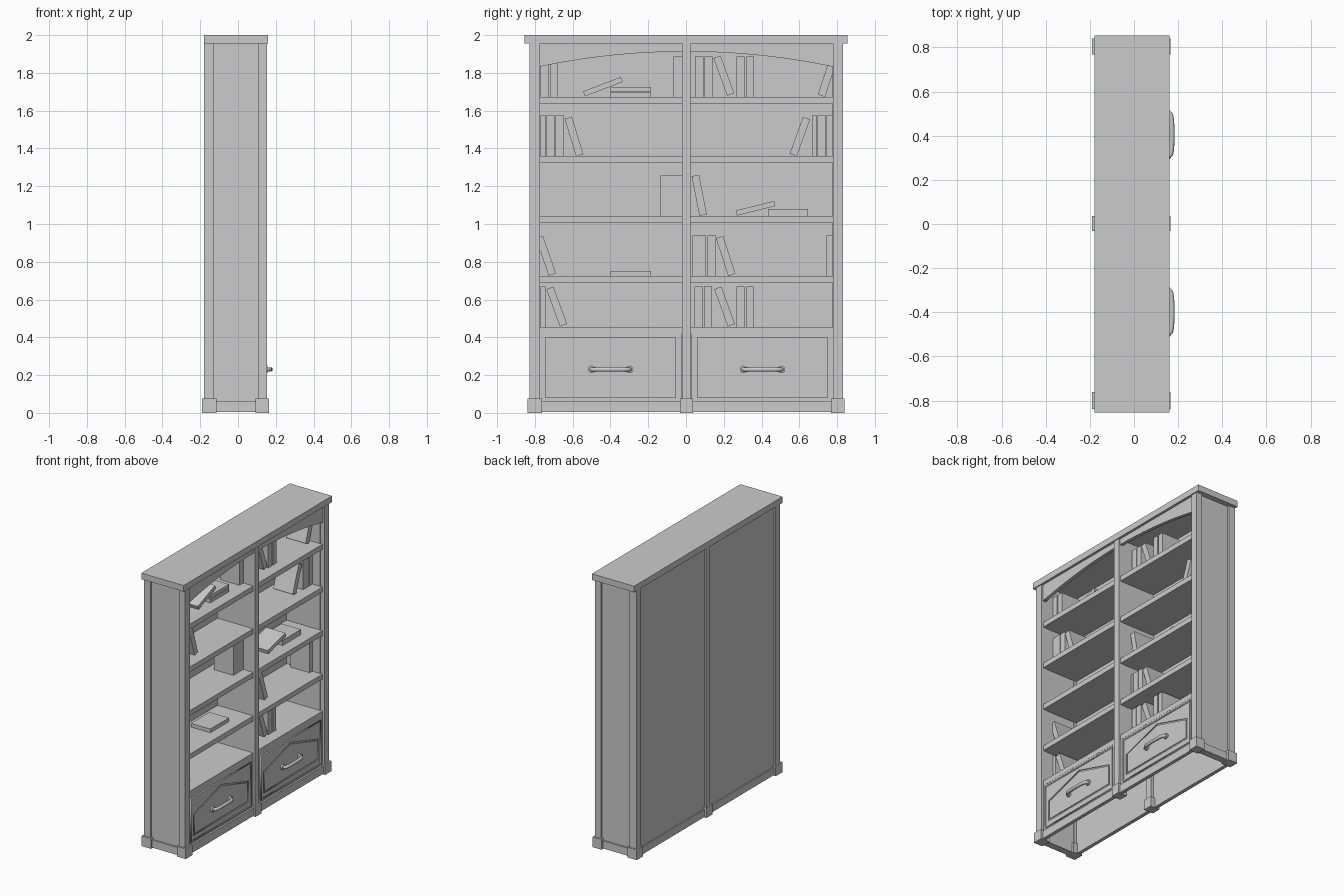
import bpy, math
from mathutils import Matrix, Vector

if "Cube" in bpy.data.objects:
    bpy.data.objects.remove(bpy.data.objects["Cube"])


def box(name, x, y, z, tilt=0.0):
    """Box from (min, max) ranges; tilt in degrees about the x axis."""
    bpy.ops.mesh.primitive_cube_add(size=1)
    o = bpy.context.object
    o.name = name
    o.location = [(r[0] + r[1]) / 2 for r in (x, y, z)]
    o.scale = [r[1] - r[0] for r in (x, y, z)]
    o.rotation_euler.x = math.radians(tilt)
    return o


def to_mesh(name, curve, matrix):
    tmp = bpy.data.objects.new(name + "_curve", curve)
    bpy.context.collection.objects.link(tmp)
    bpy.context.view_layer.update()
    dg = bpy.context.evaluated_depsgraph_get()
    mesh = bpy.data.meshes.new_from_object(tmp.evaluated_get(dg))
    bpy.data.objects.remove(tmp)
    mesh.transform(matrix)
    o = bpy.data.objects.new(name, mesh)
    bpy.context.collection.objects.link(o)
    return o


def plate(name, loops, x0, x1):
    """Flat plate from (y, z) outlines, extra loops become holes."""
    c = bpy.data.curves.new(name, 'CURVE')
    c.dimensions = '2D'
    c.fill_mode = 'BOTH'
    c.extrude = (x1 - x0) / 2
    for pts in loops:
        s = c.splines.new('POLY')
        s.points.add(len(pts) - 1)
        for p, (y, z) in zip(s.points, pts):
            p.co = (y, z, 0, 1)
        s.use_cyclic_u = True
    m = Matrix(((0, 0, 1, (x0 + x1) / 2), (1, 0, 0, 0), (0, 1, 0, 0), (0, 0, 0, 1)))
    return to_mesh(name, c, m)


# Top slab
box("top_slab", (-.18, .16), (-.855, .855), (1.955, 2))

# Posts with plinth feet, three at the front and three at the back
for label, y0, y1, f0, f1 in (("left", -.828, -.772, -.838, -.762),
                              ("center", -.022, .025, -.032, .036),
                              ("right", .778, .83, .768, .84)):
    box("front_post_" + label, (.105, .153), (y0, y1), (.07, 1.96))
    box("back_post_" + label, (-.18, -.127), (y0, y1), (.07, 1.96))
    box("front_foot_" + label, (.093, .165), (f0, f1), (0, .075))
    box("back_foot_" + label, (-.19, -.115), (f0, f1), (0, .075))

# Side panels, back panel, divider and base rails
for label, s in (("left", -1), ("right", 1)):
    box("side_panel_" + label, (-.15, .12), sorted((s * .775, s * .815)), (.006, 1.96))
    box("side_rail_" + label, (-.13, .11), sorted((s * .775, s * .826)), (.005, .06))
box("back_panel", (-.168, -.15), (-.8, .8), (.006, 1.96))
box("divider", (-.155, .12), (-.02, .023), (.42, 1.96))
box("front_rail", (.125, .15), (-.79, .79), (.005, .063))
box("back_rail", (-.176, -.15), (-.79, .79), (.005, .06))

# Shelves
for i, z in enumerate((.455, .725, 1.042, 1.36, 1.672)):
    box("shelf_%d" % i, (-.155, .138), (-.79, .79), (z - .037, z))

# Arched valance under the top
n = 24
arch = [(-.79 + 1.58 * i / n, 1.913 - .083 * (2 * i / n - 1) ** 2) for i in range(n + 1)]
plate("arched_valance", [arch + [(.79, 1.96), (-.79, 1.96)]], .118, .142)

# Drawers with a beaded border, grooved pointed panel and arched handle
for label, c in (("left", -.399), ("right", .405)):
    def rect(hw, z0, z1):
        return [(c - hw, z0), (c + hw, z0), (c + hw, z1), (c - hw, z1)]

    def pointed(d):
        return [(c - .315 + d, .12 + d), (c + .315 - d, .12 + d), (c + .315 - d, .275 - d * .6),
                (c, .37 - d), (c - .315 + d, .275 - d * .6)]
    box("drawer_frame_" + label, (.11, .137), (c - .376, c + .376), (.06, .42))
    plate("drawer_bead_" + label, [rect(.347, .08, .40), rect(.337, .09, .39)], .13, .148)
    plate("drawer_front_" + label, [rect(.337, .09, .39), pointed(0)], .13, .143)
    plate("drawer_panel_" + label, [pointed(.011)], .13, .143)

    h = bpy.data.curves.new("handle", 'CURVE')
    h.dimensions = '3D'
    h.bevel_depth = .012
    h.bevel_resolution = 3
    h.use_fill_caps = True
    path = [(.138, -.102), (.156, -.1), (.166, -.088), (.17, -.065), (.172, 0),
            (.17, .065), (.166, .088), (.156, .1), (.138, .102)]
    s = h.splines.new('POLY')
    s.points.add(len(path) - 1)
    for p, (x, y) in zip(s.points, path):
        p.co = (x, c + y, .23, 1)
    o = to_mesh("handle_" + label, h, Matrix())
    parts = [o]
    for e in (-.1, .1):
        bpy.ops.mesh.primitive_cylinder_add(vertices=20, radius=.02, depth=.016,
                                            location=(.148, c + e, .23),
                                            rotation=(0, math.pi / 2, 0))
        bpy.context.object.name = "handle_flange_" + label
        parts.append(bpy.context.object)
    for p in parts:
        bpy.ops.object.select_all(action='DESELECT')
        p.select_set(True)
        bpy.context.view_layer.objects.active = p
        bpy.ops.object.shade_smooth_by_angle(angle=math.radians(40))

# Books: standing and flat ones as y and z ranges
BX = (-.1, .057)
H = .215
standing = [(.455, (-.77, -.745), (.045, .09), (.095, .138), (.267, .31), (.32, .357)),
            (.725, (.035, .06), (.062, .107), (.113, .158), (.745, .78)),
            (1.042, (-.135, -.02)),
            (1.36, (-.77, -.745), (-.742, -.697), (-.69, -.647),
             (.668, .69), (.693, .738), (.742, .777)),
            (1.672, (-.77, -.725), (-.717, -.677), (-.065, -.02), (.048, .093),
             (.097, .14), (.267, .31), (.32, .36))]
for z, *rows in standing:
    for y in rows:
        box("standing_book", BX, y, (z, z + H))
for y0, y1, z0, z1 in ((-.4, -.185, .725, .752), (.434, .645, 1.042, 1.08),
                       (-.4, -.185, 1.672, 1.698), (-.4, -.185, 1.701, 1.726)):
    box("flat_book", BX, (y0, y1), (z0, z1))

# Leaning books: centre y, centre z, tilt, half width, half height
for y, z, t, hy, hz in ((-.685, .563, 20, .02, .105), (.204, .563, 20, .02, .105),
                        (-.742, .832, 19, .02, .105), (.21, .831, 18, .02, .105),
                        (.07, 1.152, 11, .02, .107), (.368, 1.083, 14, .105, .014),
                        (-.593, 1.463, 17, .02, .104), (.603, 1.463, -20, .02, .104),
                        (-.44, 1.727, 21, .107, .014), (.2, 1.785, 20, .02, .106),
                        (.75, 1.78, -18, .02, .106)):
    box("leaning_book", BX, (y - hy, y + hy), (z - hz, z + hz), t)
